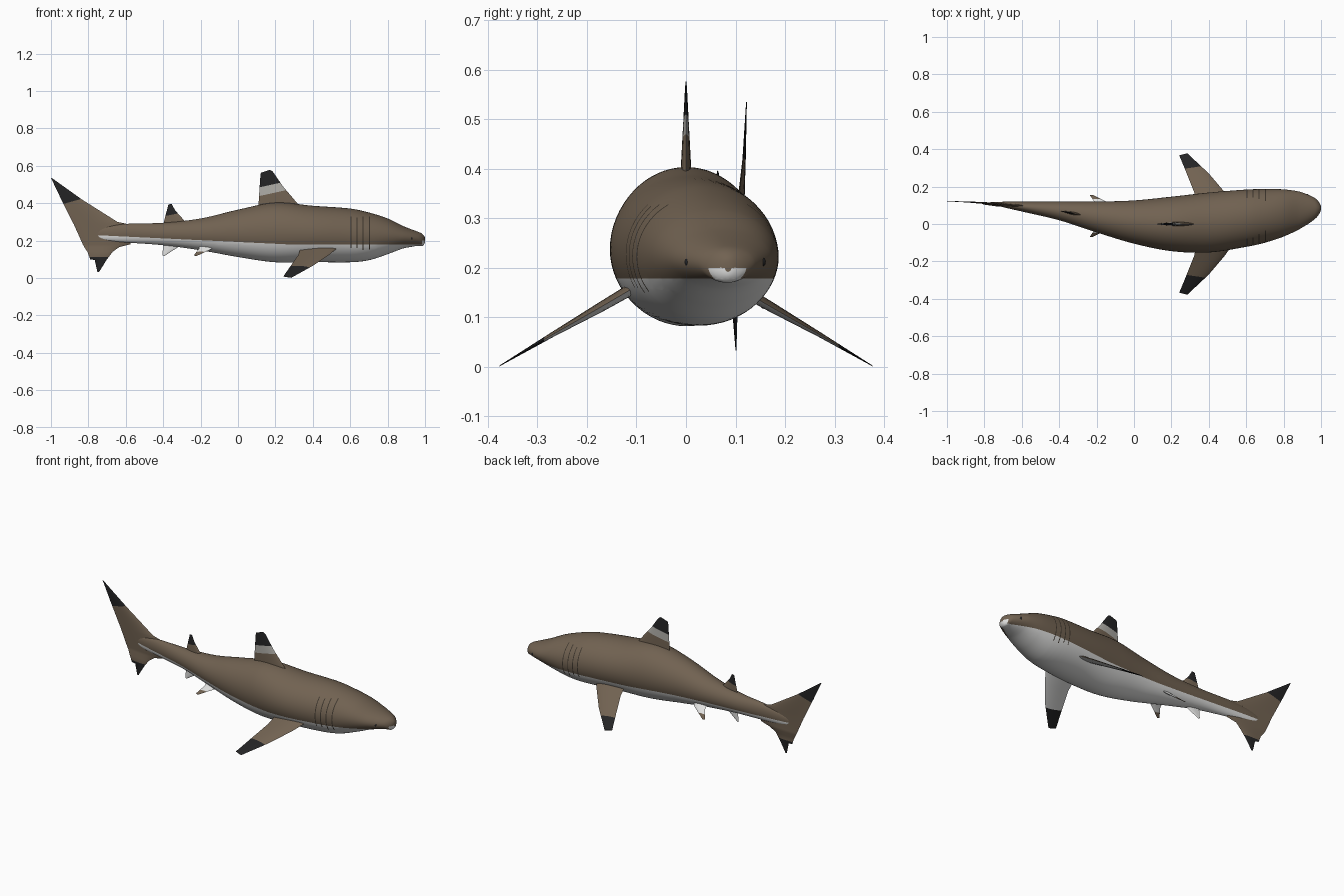
import bpy, bmesh, math
from mathutils import Vector as V

if "Cube" in bpy.data.objects:
    bpy.data.objects.remove(bpy.data.objects["Cube"])


def material(name, rgb):
    m = bpy.data.materials.new(name)
    m.diffuse_color = (*rgb, 1)
    m.use_nodes = True
    m.node_tree.nodes["Principled BSDF"].inputs["Base Color"].default_value = m.diffuse_color
    return m


MATS = [material("brown skin", (0.165, 0.122, 0.083)),
        material("white belly", (0.76, 0.76, 0.75)),
        material("black tips", (0.017, 0.017, 0.018)),
        material("pale band", (0.42, 0.41, 0.38)),
        material("dark gill", (0.045, 0.035, 0.025))]
BROWN, WHITE, BLACK, PALE, GILL = range(5)


def finish(name, bm, angle=40):
    me = bpy.data.meshes.new(name)
    bm.to_mesh(me)
    bm.free()
    ob = bpy.data.objects.new(name, me)
    bpy.context.collection.objects.link(ob)
    for m in MATS:
        me.materials.append(m)
    bpy.ops.object.select_all(action='DESELECT')
    ob.select_set(True)
    bpy.context.view_layer.objects.active = ob
    bpy.ops.object.shade_smooth_by_angle(angle=math.radians(angle))
    return ob


def loft(rings):
    bm = bmesh.new()
    vs = [[bm.verts.new(p) for p in r] for r in rings]
    n = len(vs[0])
    for a, b in zip(vs, vs[1:]):
        for i in range(n):
            bm.faces.new((a[i], a[(i + 1) % n], b[(i + 1) % n], b[i]))
    bm.faces.new(vs[0])
    bm.faces.new(vs[-1])
    bmesh.ops.recalc_face_normals(bm, faces=bm.faces)
    return bm


def cut(bm, co, no):
    bmesh.ops.bisect_plane(bm, geom=bm.verts[:] + bm.edges[:] + bm.faces[:],
                           plane_co=co, plane_no=no, dist=1e-5)


# Body stations: x, y min, y max, z min, z max
ST = [(-.772, .110, .116, .222, .248), (-.76, .106, .117, .213, .257),
      (-.70, .09, .119, .20, .275), (-.6, .067, .12, .19, .289),
      (-.4, .02, .12, .175, .295), (-.2, -.045, .12, .148, .318),
      (0, -.105, .126, .112, .365), (.2, -.145, .146, .084, .403),
      (.4, -.152, .168, .085, .386), (.6, -.122, .184, .084, .371),
      (.7, -.10, .187, .095, .35), (.8, -.067, .185, .127, .318),
      (.88, -.03, .174, .157, .279), (.93, .0, .157, .167, .259),
      (.965, .025, .14, .172, .246), (.985, .045, .122, .170, .236),
      (.997, .067, .102, .182, .222), (1.0, .078, .092, .192, .212)]


def station(x):
    # smooth interpolation between the body stations
    k = max(0, min(len(ST) - 2, sum(s[0] <= x for s in ST) - 1))
    a, b = ST[k], ST[k + 1]
    p, q = ST[max(k - 1, 0)], ST[min(k + 2, len(ST) - 1)]
    h = b[0] - a[0]
    t = (x - a[0]) / h
    out = []
    for c in range(1, 5):
        m0 = (b[c] - p[c]) / (b[0] - p[0]) * h
        m1 = (q[c] - a[c]) / (q[0] - a[0]) * h
        out.append((2*t**3 - 3*t*t + 1) * a[c] + (t**3 - 2*t*t + t) * m0
                   + (3*t*t - 2*t**3) * b[c] + (t**3 - t*t) * m1)
    return out


# Body, with narrow rings for the gill slits
gills = [.605, .637, .669, .703]
xs = {s[0] for s in ST} | {-.75 + .02 * i for i in range(87)} | {.976, .991, .994, .9985}
xs = {x for x in xs if all(abs(x - g) > .006 for g in gills)}
xs |= {g + d for g in gills for d in (-.0025, .0025)}
xs = sorted(xs)
xs = [xs[0]] + [b for a, b in zip(xs, xs[1:]) if b - a > .0012]
rings = []
for x in xs:
    y0, y1, z0, z1 = station(x)
    rings.append([V((x, (y0 + y1) / 2 + (y1 - y0) / 2 * math.cos(a),
                     (z0 + z1) / 2 + (z1 - z0) / 2 * math.sin(a)))
                  for a in (math.tau * i / 64 for i in range(64))])
body = loft(rings)
# Belly colour line: sloping along the tail, level along the head
cut(body, V((.3, 0, .178)), V((.048, 0, 1)))
cut(body, V((.3, 0, .178)), V((0, 0, 1)))
for f in body.faces:
    c = f.calc_center_median()
    if c.z < max(.178, .178 - .048 * (c.x - .3)) or (c.x > .985 and c.z < .2):
        f.material_index = WHITE
    if .155 < c.z < .325 and any(abs(c.x - g) < .002 for g in gills):
        f.material_index = GILL
finish("body", body, 60)


def fin(name, sections, across, bands=(), base=BROWN, under=None, n=12):
    """Sections are (leading point, trailing point, half thickness);
    bands are (point, normal, colour) planes cut in order."""
    across = V(across).normalized()
    rings = []
    for lead, trail, t in sections:
        lead, trail = V(lead), V(trail)
        ring = []
        for i in range(2 * n):
            a = math.pi * i / n
            c = (1 - math.cos(a)) / 2
            w = t * math.sin(math.pi * c ** .7) * (1 if i < n else -1)
            if i in (0, n):
                w = 0
            ring.append(lead.lerp(trail, c) + across * w)
        rings.append(ring)
    bm = loft(rings)
    for co, no, _ in bands:
        cut(bm, V(co), V(no))
    for f in bm.faces:
        c = f.calc_center_median()
        f.material_index = under if under is not None and f.normal.z < 0 else base
        for co, no, m in bands:
            if (c - V(co)).dot(V(no)) > 0:
                f.material_index = m
    return finish(name, bm)


# Main dorsal fin with pale band and black tip
fin("dorsal_fin", [((.375, 0, .34), (.11, 0, .34), .012),
                   ((.325, 0, .39), (.11, 0, .395), .011),
                   ((.24, 0, .49), (.115, 0, .48), .006),
                   ((.185, 0, .57), (.12, 0, .55), .002),
                   ((.17, 0, .578), (.122, 0, .562), .0008)], (0, 1, 0),
    [((.26, 0, .47), (-.22, 0, 1), PALE), ((.23, 0, .51), (-.22, 0, 1), BLACK)])

# Second dorsal fin
fin("second_dorsal_fin", [((-.26, .045, .28), (-.40, .07, .28), .008),
                          ((-.29, .05, .31), (-.395, .07, .305), .007),
                          ((-.335, .058, .36), (-.382, .068, .355), .003),
                          ((-.355, .063, .396), (-.372, .066, .393), .0008)],
    (.2, 1, 0), [((-.32, .06, .345), (-.2, 0, 1), BLACK)])

# Anal fin
fin("anal_fin", [((-.29, .05, .20), (-.405, .07, .20), .007),
                 ((-.31, .053, .172), (-.40, .07, .172), .006),
                 ((-.395, .068, .116), (-.405, .07, .12), .0008)],
    (.2, 1, 0), base=WHITE)

# Tail fin: chords from upper tip to lower tip, as z, lead x, trail x, half thickness
tail = [(.535, -.996, -1.0, .0008), (.42, -.835, -.945, .003), (.30, -.645, -.885, .006),
        (.285, -.575, -.877, .007), (.18, -.575, -.83, .007), (.165, -.635, -.822, .006),
        (.14, -.67, -.805, .005), (.10, -.70, -.79, .004), (.096, -.703, -.766, .004),
        (.033, -.742, -.752, .0008)]


def tail_y(x, z):
    return .113 + .04 * (x + .77) * (-1 if x < -.77 else -2.2) - .01 * (z < .15)


fin("tail_fin", [((x0, tail_y(x0, z), z), (x1, tail_y(x1, z), z), t) for z, x0, x1, t in tail],
    (.05, 1, 0), [((-.84, 0, .422), (-.28, 0, 1), BLACK), ((-.72, 0, .112), (0, 0, -1), BLACK)])

# Paired fins: pectorals and pelvics, mirrored left and right
for side, s, edge in (("left", 1, .30), ("right", -1, .275)):
    fin("pectoral_fin_" + side,
        [((.535, s * .10, .163), (.335, s * .10, .163), .012),
         ((.485, s * .17, .122), (.322, s * .17, .122), .010),
         ((.40, s * .27, .065), (.282, s * .27, .065), .005),
         ((.285, s * .378, .001), (.242, s * .367, .008), .0008)],
        (0, s * .5, .86), [((.3, s * edge, 0), (-.15, s, 0), BLACK)], under=WHITE)

    def pelvic(x, d, z):
        return (x, .043 + s * d, z)

    fin("pelvic_fin_" + side,
        [(pelvic(-.11, .04, .185), pelvic(-.205, .04, .185), .007),
         (pelvic(-.135, .07, .158), pelvic(-.208, .07, .158), .005),
         (pelvic(-.222, .113, .117), pelvic(-.236, .111, .121), .0008)],
        (0, s * .66, .75), [(pelvic(-.2, .092, 0), (0, s, 0), BROWN)], base=WHITE)

# Eyes
for side, y in (("left", .155), ("right", .003)):
    bm = bmesh.new()
    bmesh.ops.create_uvsphere(bm, u_segments=16, v_segments=10, radius=.01)
    for v in bm.verts:
        v.co = V((v.co.x * .9 + .925, v.co.y * .6 + y, v.co.z * .9 + .212))
    for f in bm.faces:
        f.material_index = BLACK
    finish("eye_" + side, bm)
